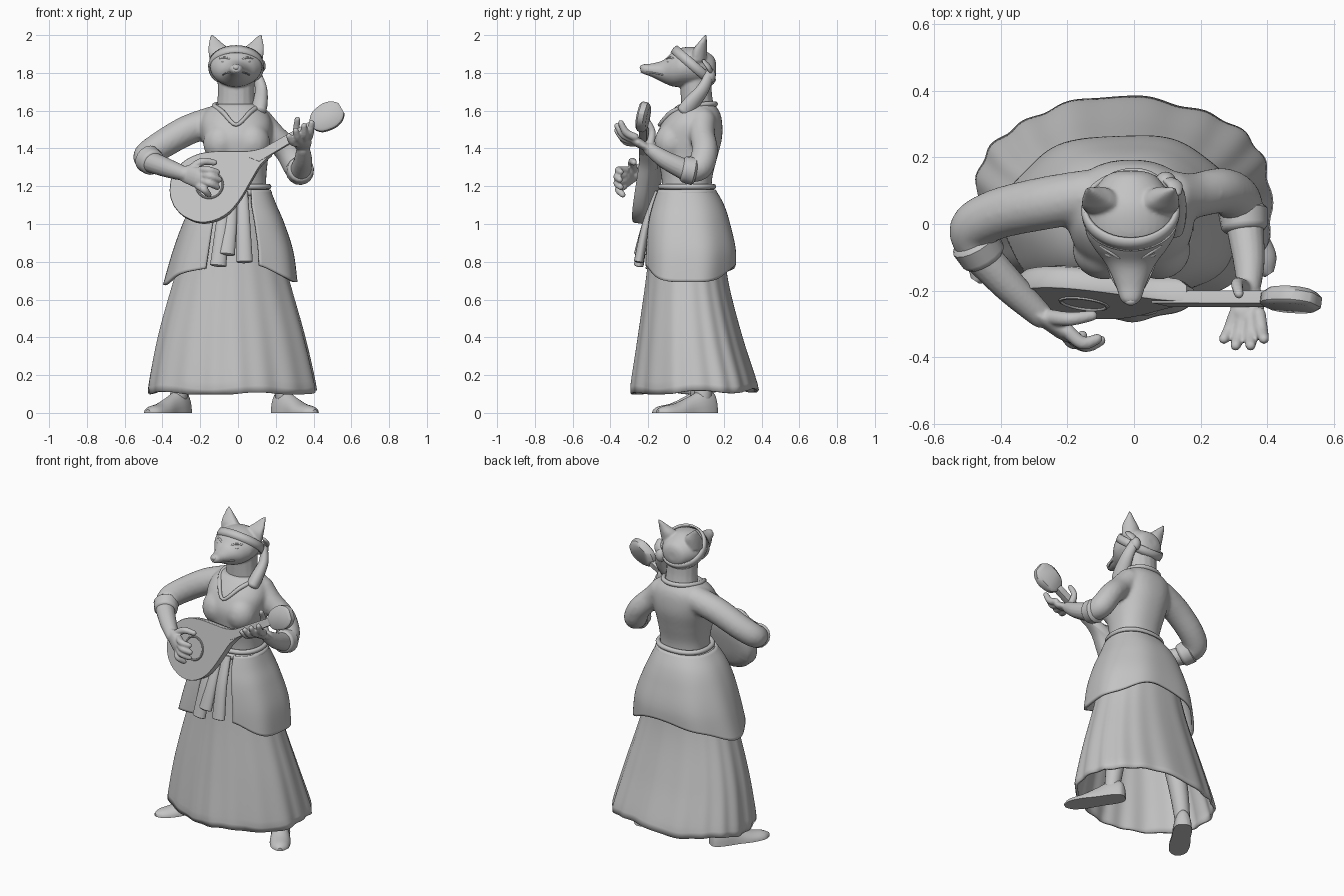
import bpy, bmesh, math
from mathutils import Vector, Matrix

cube = bpy.data.objects.get("Cube")
if cube:
    bpy.data.objects.remove(cube, do_unlink=True)

grey = bpy.data.materials.new("plain grey")
grey.use_nodes = True
grey.diffuse_color = (0.55, 0.55, 0.55, 1)
grey.node_tree.nodes["Principled BSDF"].inputs["Base Color"].default_value = grey.diffuse_color


def build(name, bm):
    """Turn a bmesh into a smooth shaded object."""
    bmesh.ops.recalc_face_normals(bm, faces=bm.faces)
    mesh = bpy.data.meshes.new(name)
    bm.to_mesh(mesh)
    bm.free()
    mesh.materials.append(grey)
    mesh.shade_smooth()
    mesh.set_sharp_from_angle(angle=math.radians(45))
    obj = bpy.data.objects.new(name, mesh)
    bpy.context.collection.objects.link(obj)
    return obj


def loft(name, rings, wrap=True, caps=True, loop=False):
    """Skin a list of equal rings of points."""
    bm = bmesh.new()
    rows = [[bm.verts.new(p) for p in ring] for ring in rings]
    n = len(rows[0])
    pairs = list(zip(rows, rows[1:])) + ([(rows[-1], rows[0])] if loop else [])
    for a, b in pairs:
        for i in range(n if wrap else n - 1):
            j = (i + 1) % n
            bm.faces.new((a[i], a[j], b[j], b[i]))
    if caps and not loop:
        bm.faces.new(rows[0])
        bm.faces.new(rows[-1])
    return build(name, bm)


def spline(rows, steps=5, loop=False):
    """Smooth curve through rows of any width."""
    rows = [Vector(r) for r in rows]
    n, out = len(rows), []
    pick = (lambda i: rows[i % n]) if loop else (lambda i: rows[max(0, min(n - 1, i))])
    for i in range(n if loop else n - 1):
        a, b, c, d = (pick(i + k) for k in (-1, 0, 1, 2))
        for s in range(steps):
            t = s / steps
            out.append(b + (c - a) * (t / 2) + (a * 2 - b * 5 + c * 4 - d) * (t * t / 2)
                       + (b * 3 - a - c * 3 + d) * (t ** 3 / 2))
    return out if loop else out + [rows[-1]]


def tube(name, path, flat=1, thin=(0, 1, 0.1), tip=1, loop=False, n=16):
    """Round-ended limb along (x, y, z, radius) points; flat squashes it along thin."""
    pts = [(p.xyz, p.w) for p in spline(path, loop=loop)]
    if not loop:
        first, last = (pts[0][0] - pts[1][0]).normalized(), (pts[-1][0] - pts[-2][0]).normalized()
        bends = [math.radians(k) for k in (8, 30, 60)]
        start = [(pts[0][0] + first * pts[0][1] * tip * math.cos(a), pts[0][1] * math.sin(a)) for a in bends]
        end = [(pts[-1][0] + last * pts[-1][1] * tip * math.cos(a), pts[-1][1] * math.sin(a)) for a in bends]
        pts = start + pts + end[::-1]
    rings, old, side, m = [], None, Vector(thin), len(pts)
    for i, (p, r) in enumerate(pts):
        ahead = pts[(i + 1) % m if loop else min(i + 1, m - 1)][0]
        behind = pts[i - 1 if loop else max(i - 1, 0)][0]
        t = (ahead - behind).normalized()
        if old:
            side = old.rotation_difference(t) @ side
        side = (side - t * side.dot(t)).normalized()
        across, old = t.cross(side), t
        rings.append([p + across * r * math.cos(a) + side * r * flat * math.sin(a)
                      for a in (math.tau * k / n for k in range(n))])
    return loft(name, rings, loop=loop)


def blob(name, place, size):
    bm = bmesh.new()
    bmesh.ops.create_uvsphere(bm, u_segments=24, v_segments=14, radius=1,
                              matrix=Matrix.Translation(place) @ Matrix.Diagonal((*size, 1)))
    return build(name, bm)


def fuse(name, parts, voxel, soften):
    """Blend overlapping parts into one skin."""
    bm = bmesh.new()
    for part in parts:
        bm.from_mesh(part.data)
        bpy.data.objects.remove(part, do_unlink=True)
    obj = build(name, bm)
    remesh = obj.modifiers.new("blend", "REMESH")
    remesh.mode, remesh.voxel_size, remesh.use_smooth_shade = "VOXEL", voxel, True
    smooth = obj.modifiers.new("soften", "SMOOTH")
    smooth.factor, smooth.iterations = 0.5, soften
    return obj


def thicken(obj, amount):
    mod = obj.modifiers.new("thickness", "SOLIDIFY")
    mod.thickness, mod.offset = amount, 0
    return obj


def around(section, angle, front=2.3, swell=1):
    """Point on a rounded section (z, x0, x1, y0, y1); angle zero is the front."""
    z, x0, x1, y0, y1 = section
    s, c = math.sin(angle), math.cos(angle)
    power = front if c > 0 else 2.3
    x = math.copysign(abs(s) ** (2 / power), s) * swell * (x1 - x0) / 2
    y = -math.copysign(abs(c) ** (2 / power), c) * swell * (y1 - y0) / 2
    return Vector(((x0 + x1) / 2 + x, (y0 + y1) / 2 + y, z))


def garment(name, rows, angles, hem, fold, wrap, front):
    """Hanging cloth shell following sections down to a shaped hem."""
    dense, rings, top = spline(rows, 8), [], rows[0][0]
    for k in range(31):
        t, ring = k / 30, []
        for a in angles:
            z = top + (hem(a) - top) * t
            i = next((i for i in range(len(dense) - 2) if dense[i + 1][0] <= z), len(dense) - 2)
            u = (dense[i][0] - z) / (dense[i][0] - dense[i + 1][0])
            ring.append(around(dense[i].lerp(dense[i + 1], min(u, 1.2)), a, front, 1 + fold(a, t)))
        rings.append(ring)
    return thicken(loft(name, rings, wrap=wrap, caps=False), 0.014)


# Skirt and open-fronted overskirt
turn = [math.tau * k / 200 for k in range(200)]
garment("skirt", [(1.18, -.15, .15, -.13, .14), (1, -.24, .19, -.17, .18), (.7, -.335, .265, -.205, .215),
                  (.4, -.42, .35, -.245, .29), (.14, -.47, .41, -.28, .37), (.1, -.465, .405, -.275, .36)], turn,
        lambda a: .108 + .01 * math.sin(5 * a) - .01 * math.cos(a),
        lambda a, t: t * (.013 * math.sin(17 * a + math.sin(3 * a)) + t * .016 * math.sin(6 * a + 1)), True, 1.9)
gap = 0.36
sweep = [gap + (math.tau - 2 * gap) * k / 100 for k in range(101)]
garment("overskirt", [(1.18, -.17, .165, -.15, .15), (1.1, -.235, .197, -.18, .195), (1, -.285, .24, -.205, .228),
                      (.85, -.338, .288, -.22, .26), (.68, -.385, .31, -.225, .255)], sweep,
        lambda a: .685 + .1 * math.cos(a) ** 2 + .008 * math.sin(5 * a),
        lambda a, t: t * .018 * math.sin(7 * a + 1), False, 2.45)

# Belt rolls and hanging sash ends
for name, z, r in (("belt_lower", 1.165, .018), ("belt_upper", 1.198, .015)):
    tube(name, [(*around((z, -.16, .162, -.135, .145), math.tau * k / 16), r) for k in range(16)], loop=True, n=10)
for name, top, low, z in (("sash_right", -.065, -.105, .78), ("sash_middle", -.03, -.06, .84), ("sash_left", .025, .035, .8)):
    rows = [(top, -.15, 1.17, .027), (top * .6 + low * .4, -.21, 1, .036), (low, -.25, z, .043)]
    tube(name, rows, flat=.6, tip=.15)

# Bodice with both sleeves
torso = [[around(s, math.tau * k / 48) for k in range(48)] for s in spline(
    [(1.16, -.145, .15, -.125, .135), (1.25, -.145, .15, -.13, .14), (1.35, -.165, .16, -.15, .165),
     (1.45, -.19, .175, -.16, .19), (1.53, -.2, .18, -.13, .192), (1.59, -.18, .155, -.085, .18),
     (1.635, -.125, .105, -.04, .15)])]
right_sleeve = [(-.13, .085, 1.545, .08), (-.27, .062, 1.495, .08), (-.41, .03, 1.415, .076),
                (-.485, -.015, 1.36, .071), (-.465, -.08, 1.335, .062)]
left_sleeve = [(.11, .085, 1.545, .075), (.178, .085, 1.475, .068), (.26, .1, 1.39, .069),
               (.31, .075, 1.305, .071), (.33, .02, 1.28, .062)]
fuse("bodice", [loft("torso", torso), tube("sleeve", right_sleeve), tube("sleeve", left_sleeve)]
     + [blob("chest", (x, -.075, 1.43), (.095, .092, .105)) for x in (-.09, .075)], .011, 6)
tube("right_cuff", [(-.478, -.055, 1.345, .075), (-.452, -.098, 1.325, .07)], tip=.3)
tube("left_cuff", [(.327, .04, 1.28, .075), (.332, -.01, 1.29, .07)], tip=.3)
tube("collar", [(-.01, -.14, 1.525, .01), (-.08, -.075, 1.592, .013), (-.125, .03, 1.625, .014), (-.085, .125, 1.635, .014),
                (0, .155, 1.635, .014), (.075, .125, 1.635, .014), (.11, .03, 1.625, .014), (.065, -.075, 1.592, .013)],
     loop=True, n=10)


def hand(name, arm, palm, thin, knuckles, tips, bend, thumb):
    """Forearm, palm, four fingers and a thumb fused together."""
    parts = [tube("forearm", arm), tube("palm", palm, flat=.5, thin=thin), tube("thumb", thumb)]
    for k, t in zip(knuckles, tips):
        k, t = Vector(k), Vector(t)
        parts.append(tube("finger", [(*k, .021), (*((k + t) / 2 + Vector(bend)), .02), (*t, .016)]))
    fuse(name, parts, .006, 3)


hand("right_arm", [(-.465, -.09, 1.33, .057), (-.37, -.19, 1.295, .05), (-.28, -.275, 1.265, .038)],
     [(-.28, -.28, 1.265, .046), (-.215, -.32, 1.245, .055)], (.4, 1, 0),
     [(-.2, -.32, 1.285), (-.19, -.33, 1.258), (-.19, -.335, 1.228), (-.205, -.33, 1.2)],
     [(-.11, -.345, 1.275), (-.1, -.35, 1.235), (-.11, -.345, 1.195), (-.155, -.335, 1.155)], (0, -.025, .005),
     [(-.25, -.28, 1.29, .024), (-.19, -.285, 1.33, .021), (-.125, -.275, 1.325, .016)])
hand("left_arm", [(.332, 0, 1.285, .057), (.345, -.11, 1.34, .048), (.345, -.19, 1.395, .036)],
     [(.345, -.2, 1.4, .038), (.34, -.25, 1.43, .052)], (0, .6, 1),
     [(.305, -.27, 1.43), (.327, -.28, 1.44), (.352, -.28, 1.45), (.375, -.27, 1.46)],
     [(.27, -.345, 1.465), (.305, -.365, 1.495), (.35, -.365, 1.52), (.39, -.345, 1.535)], (0, -.01, -.012),
     [(.33, -.19, 1.42, .023), (.31, -.18, 1.49, .019), (.315, -.21, 1.555, .015)])

# Head: long tapering muzzle, neck and cupped ears
middle = -.01
skull = [[(middle + rx * math.cos(a), y, zc + rz * math.sin(a)) for a in (math.tau * k / 32 for k in range(32))]
         for y, zc, rx, rz in spline(
    [(.16, 1.82, .03, .03), (.14, 1.822, .08, .07), (.06, 1.832, .13, .102), (-.02, 1.83, .136, .104),
     (-.07, 1.82, .112, .092), (-.12, 1.808, .075, .06), (-.18, 1.814, .047, .036), (-.225, 1.82, .032, .026),
     (-.24, 1.82, .018, .016)])]
head = [loft("skull", skull), tube("neck", [(middle, .065, 1.58, .108), (middle, .055, 1.68, .098), (middle, .05, 1.8, .1)],
                                   flat=.85)]
for side in (-1, 1):
    ear = [[(middle + side * x + r * math.cos(a), y + r * math.sin(a) * (1 if math.sin(a) > 0 else .35), z)
            for a in (math.tau * k / 24 for k in range(24))]
           for z, x, y, r in spline([(1.86, .08, .045, .06), (1.92, .09, .055, .057), (1.96, .11, .077, .034),
                                     (2.003, .13, .105, .006)])]
    head.append(loft("ear", ear))
fuse("head", head, .007, 3)
blob("nose", (middle, -.232, 1.829), (.018, .013, .014))
for side, word in ((-1, "right"), (1, "left")):
    blob(word + "_eye", (middle + side * .06, -.088, 1.86), (.018, .014, .01))
    tube(word + "_brow", [(middle + side * x, y, z, .006) for x, y, z in
                          ((.035, -.1, 1.872), (.06, -.085, 1.88), (.088, -.066, 1.874))], n=8)
tube("mouth", [(middle + x, y, z, .004) for x, y, z in ((-.07, -.125, 1.79), (-.045, -.18, 1.8), (0, -.238, 1.805),
                                                      (.045, -.18, 1.8), (.07, -.125, 1.79))], n=8)

# Headband, knot and trailing scarf end
tilt = Matrix.Rotation(math.radians(-41), 3, "X")
band = [[Vector((middle, .04, 1.837)) + tilt @ Vector((r * 1.04 * math.cos(a), r * math.sin(a), h))
         for a in (math.tau * k / 48 for k in range(48))] for h, r in ((-.024, .134), (0, .137), (.024, .132))]
thicken(loft("headband", band, caps=False), .012)
blob("scarf_knot", (.095, .125, 1.785), (.032, .032, .042))
tube("scarf_tail", [(.1, .125, 1.79, .028), (.122, .09, 1.715, .036), (.116, .03, 1.64, .047), (.108, -.005, 1.595, .048)],
     flat=.8, thin=(.5, 1, .7), tip=.4)
tube("scarf_end", [(.095, .135, 1.8, .02), (.12, .12, 1.83, .026), (.125, .1, 1.855, .02)], flat=.5)

# Lute laid out along its own neck axis, its face leaning back
lean, recline = math.radians(30.3), 0.26


def on_lute(u, v, depth):
    y = -.19 + depth * math.cos(recline) + v * math.sin(recline)
    v = v * math.cos(recline) - depth * math.sin(recline)
    return (-.17 + u * math.cos(lean) - v * math.sin(lean), y, 1.18 + u * math.sin(lean) + v * math.cos(lean))


def slab(name, half, layers, pivot):
    half = spline(half, 4)
    outline = [(u, v) for u, v in half] + [(u, -v) for u, v in half[:0:-1]]
    return loft(name, [[on_lute(pivot + (u - pivot) * s, v * s, d) for u, v in outline] for d, s in layers])


slab("lute_body", [(-.19, 0), (-.175, .07), (-.12, .145), (-.04, .182), (.05, .182), (.14, .148), (.24, .09),
                   (.32, .045), (.4, .023)],
     [(-.05, .985), (-.045, 1), (0, .98), (.02, .9), (.035, .65), (.04, .3)], 0)
slab("lute_neck", [(.28, .026), (.5, .024), (.7, .022)], [(-.055, 1), (-.03, 1), (-.015, .8)], .5)
slab("lute_headstock", [(.655, .022), (.69, .058), (.76, .072), (.81, .058), (.838, .03)],
     [(-.065, .85), (-.055, 1), (-.025, 1), (-.01, .8)], .75)
tube("sound_hole_rim", [(*on_lute(.03 + .07 * math.cos(a), .07 * math.sin(a), -.05), .006)
                        for a in (math.tau * k / 12 for k in range(12))], loop=True, n=8)

# Turned-out shoes and legs
for side, word, x, y in ((-1, "right", -.315, .07), (1, "left", .245, .09)):
    forward = Vector((side * .56, -.83, 0))
    across = Vector((.83, side * .56, 0))
    rings = [[Vector((x, y, 0)) + forward * d + across * w * math.cos(a) + Vector((0, 0, max(0, h * math.sin(a))))
              for a in (math.tau * k / 24 for k in range(24))]
             for d, w, h in spline([(-.08, .02, .06), (-.06, .045, .11), (0, .056, .125), (.08, .056, .09),
                                    (.17, .062, .052), (.25, .05, .036), (.29, .015, .018)])]
    loft(word + "_shoe", rings)
    tube(word + "_leg", [(x, y, .08, .046), (x * .85, y, .35, .06), (x * .5, .03, .9, .08)])
